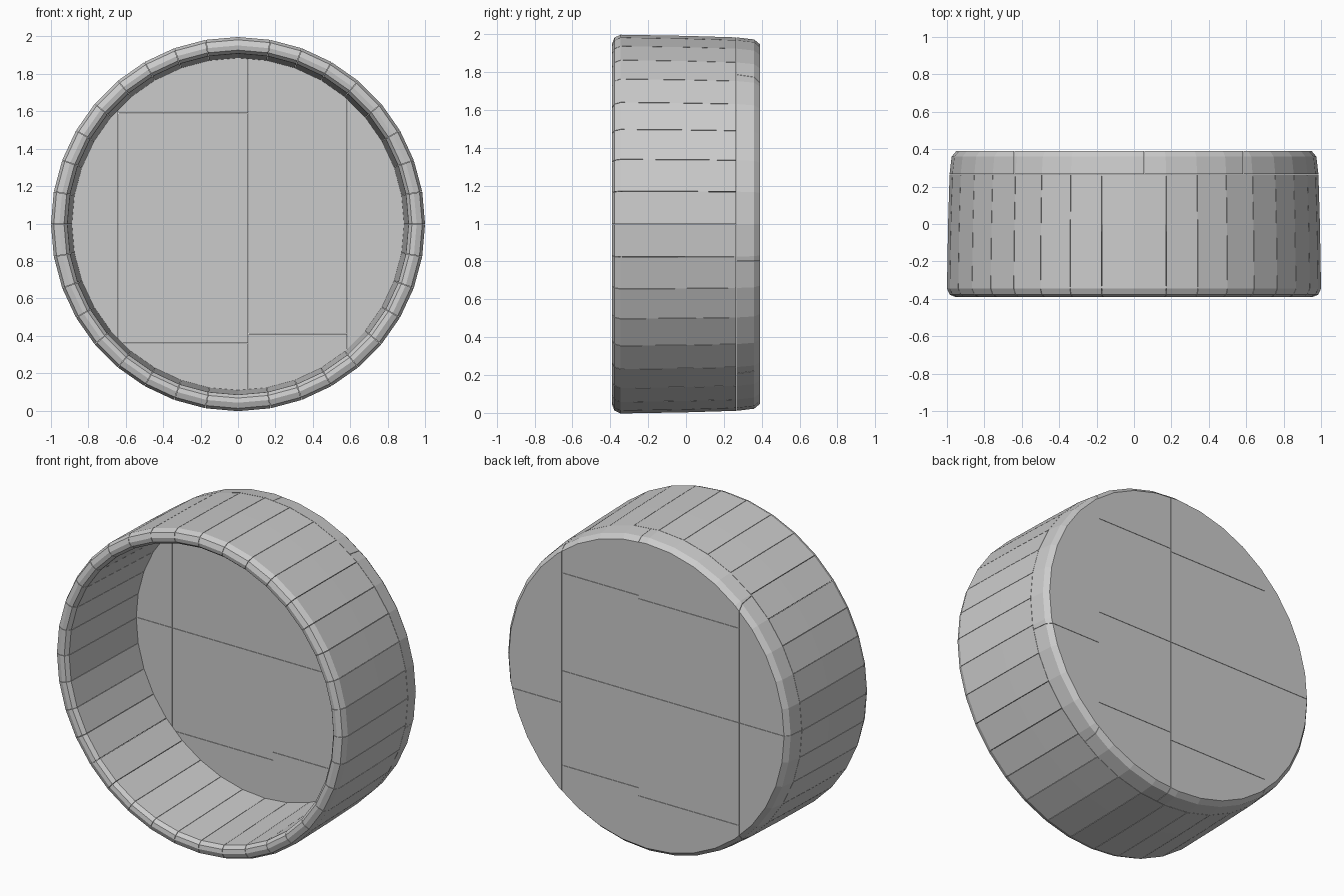
import bpy, bmesh, math
from mathutils import Vector

if "Cube" in bpy.data.objects:
    bpy.data.objects.remove(bpy.data.objects["Cube"])

CZ = 0.997      # height of the drum axis
N = 36          # staves around the drum


def polar(r, a, y):
    return Vector((r * math.cos(a), y, CZ + r * math.sin(a)))


def finish(bm, name):
    bmesh.ops.recalc_face_normals(bm, faces=bm.faces)
    me = bpy.data.meshes.new(name)
    bm.to_mesh(me)
    bm.free()
    ob = bpy.data.objects.new(name, me)
    bpy.context.collection.objects.link(ob)
    return ob


# Wall: ring of separate closed staves with a rounded front rim (radius, y)
profile = [(0.986, 0.265), (0.994, 0.0), (1.0, -0.345), (0.985, -0.378), (0.955, -0.39),
           (0.93, -0.385), (0.912, -0.362), (0.888, 0.265)]
bm = bmesh.new()
step = 2 * math.pi / N
gap = 0.0012
for i in range(N):
    a0, a1 = i * step + gap, (i + 1) * step - gap
    s0 = [bm.verts.new(polar(r, a0, y)) for r, y in profile]
    s1 = [bm.verts.new(polar(r, a1, y)) for r, y in profile]
    bm.faces.new(s0)
    bm.faces.new(s1[::-1])
    for j in range(len(profile)):
        k = (j + 1) % len(profile)
        bm.faces.new((s0[j], s0[k], s1[k], s1[j]))
finish(bm, "drum_wall_staves")


# Back: chamfered disc, cut into flat panels along straight seams
def back_disc():
    b = bmesh.new()
    rings = [[b.verts.new(polar(r, i * step, y)) for i in range(N)]
             for r, y in [(0.986, 0.267), (0.975, 0.36), (0.95, 0.39)]]
    for lo, hi in zip(rings, rings[1:]):
        for i in range(N):
            k = (i + 1) % N
            b.faces.new((lo[i], lo[k], hi[k], hi[i]))
    b.faces.new(rings[0])
    b.faces.new(rings[-1][::-1])
    bmesh.ops.recalc_face_normals(b, faces=b.faces)
    return b


def cut(b, co, no):
    geom = b.verts[:] + b.edges[:] + b.faces[:]
    res = bmesh.ops.bisect_plane(b, geom=geom, plane_co=co, plane_no=no, clear_outer=True)
    edges = [e for e in res["geom_cut"] if isinstance(e, bmesh.types.BMEdge)]
    if edges:
        bmesh.ops.contextual_create(b, geom=edges)


g = 0.001
columns = [(-2, -0.64, [-1, 1.0, 3]), (-0.64, 0.055, [-1, 0.36, 1.0, 1.59, 3]),
           (0.055, 0.585, [-1, 0.41, 1.0, 1.61, 3]), (0.585, 2, [-1, 0.8, 3])]
for x0, x1, zs in columns:
    for z0, z1 in zip(zs, zs[1:]):
        b = back_disc()
        cut(b, (x0 + g, 0, 0), (-1, 0, 0))
        cut(b, (x1 - g, 0, 0), (1, 0, 0))
        cut(b, (0, 0, z0 + g), (0, 0, -1))
        cut(b, (0, 0, z1 - g), (0, 0, 1))
        finish(b, "back_panel")
